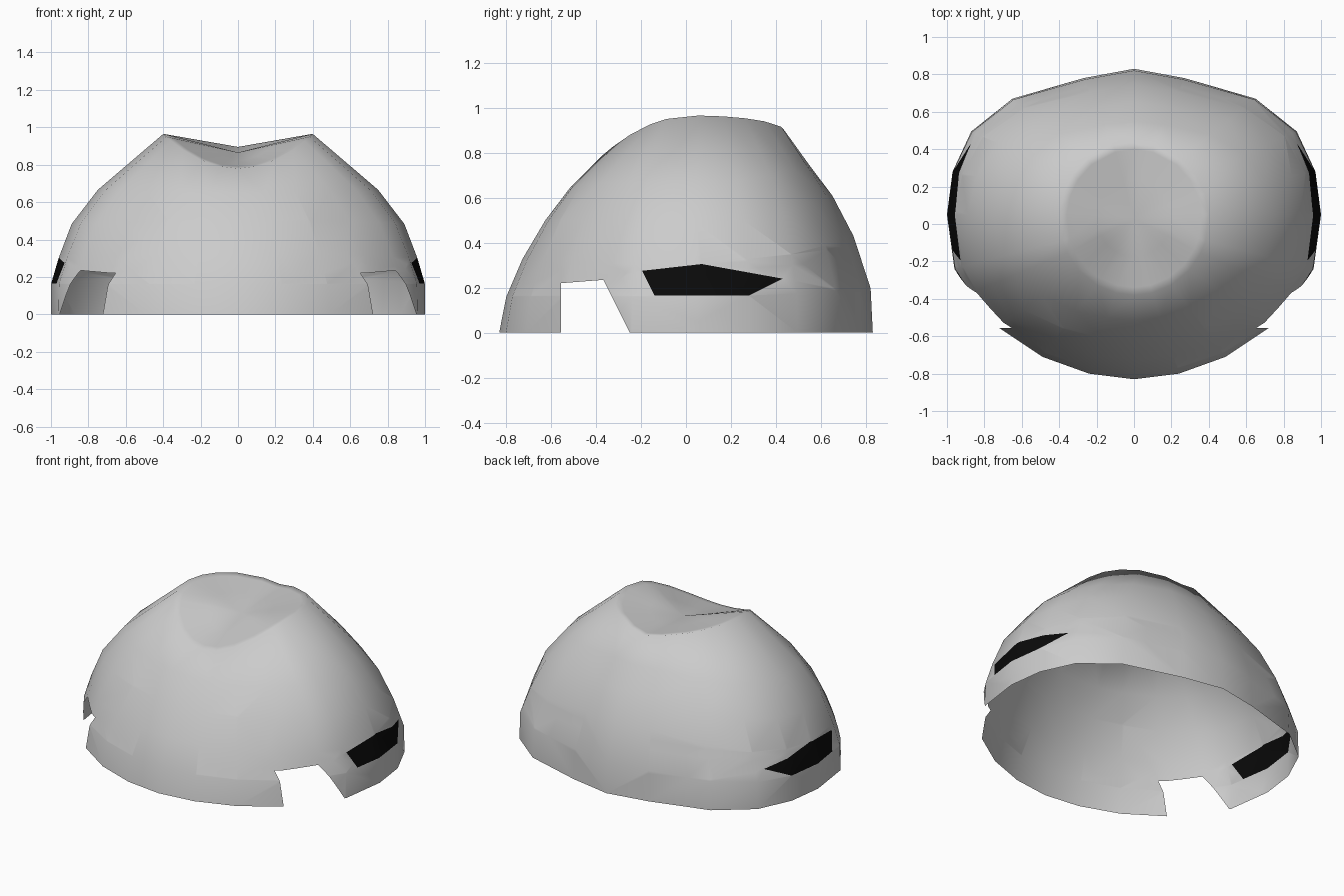
import bpy
import bmesh
from math import atan2, cos, sin
from mathutils import Vector

if "Cube" in bpy.data.objects:
    bpy.data.objects.remove(bpy.data.objects["Cube"], do_unlink=True)


def make_material(name, value):
    mat = bpy.data.materials.new(name)
    mat.use_nodes = True
    color = (value, value, value, 1)
    mat.diffuse_color = color
    bsdf = mat.node_tree.nodes["Principled BSDF"]
    bsdf.inputs["Base Color"].default_value = color
    bsdf.inputs["Roughness"].default_value = 0.6
    return mat


# Base outline, back to front, one half
HALF = [(0, .83), (.27, .78), (.65, .67), (.87, .495), (.97, .28), (1, .05),
        (.96, -.24), (.88, -.37), (.73, -.55), (.49, -.71), (.24, -.8), (0, -.83)]
OUTLINE = HALF + [(-x, y) for x, y in HALF[-2:0:-1]]

# Wall profiles: (share of the way out from rim to base, share of rim height)
SIDE = [(1, 0), (1, .166), (.933, .31), (.817, .5), (.583, .69), (0, 1)]
FRONT = [(1, 0), (.93, .205), (.77, .42), (.545, .64), (.295, .83), (0, 1)]
BACK = [(1, 0), (.975, .22), (.78, .48), (.54, .68), (.28, .83), (0, 1)]

# Side cut shapes in the (y, z) plane, convex
NOTCH = [(-.555, -.1), (-.555, .22), (-.365, .235), (-.25, 0), (-.2, -.1)]
SLIT = [(-.195, .275), (.07, .305), (.43, .24), (.28, .165), (-.14, .165)]


def rim_point(x, y):
    a = atan2(y / .83, x)
    c, s = cos(a), sin(a)
    z = .965 - .185 * s * s if s < 0 else .895 + .07 * abs(c)
    return Vector((.4 * c, .03 + .41 * s, z)), s


def wall_point(x, y, level):
    rim, s = rim_point(x, y)
    end = BACK if s > 0 else FRONT
    out, up = Vector(SIDE[level]).lerp(Vector(end[level]), s * s)
    return (rim.x + (x - rim.x) * out, rim.y + (y - rim.y) * out, rim.z * up)


def cut_region(bm, shape, side):
    """Cut a convex shape through one side wall and return the faces inside it."""
    inside = [f for f in bm.faces if f.calc_center_median().x * side > .3]
    for i, (y0, z0) in enumerate(shape):
        y1, z1 = shape[(i + 1) % len(shape)]
        co, normal = Vector((0, y0, z0)), Vector((0, z0 - z1, y1 - y0))
        geom = set(inside)
        for f in inside:
            geom.update(f.edges)
            geom.update(f.verts)
        cut = bmesh.ops.bisect_plane(bm, geom=list(geom), dist=1e-5,
                                     plane_co=co, plane_no=normal)
        faces = {g for g in cut["geom"] if isinstance(g, bmesh.types.BMFace)}
        inside = [f for f in faces
                  if (f.calc_center_median() - co).dot(normal) < 0]
    return inside


# Dome wall rings, then the saddle-shaped crown inside the rim
bm = bmesh.new()
rings = [[bm.verts.new(wall_point(x, y, k)) for x, y in OUTLINE]
         for k in range(len(SIDE))]
crown_center = Vector((0, .03, .865))
for r in (.9, .5):
    rings.append([bm.verts.new(crown_center.lerp(rim_point(x, y)[0], r))
                  for x, y in OUTLINE])
count = len(OUTLINE)
for low, high in zip(rings, rings[1:]):
    for i in range(count):
        j = (i + 1) % count
        bm.faces.new((low[i], low[j], high[j], high[i]))
tip = bm.verts.new(crown_center)
for i in range(count):
    bm.faces.new((rings[-1][i], rings[-1][(i + 1) % count], tip))
bmesh.ops.triangulate(bm, faces=bm.faces[:])
bmesh.ops.recalc_face_normals(bm, faces=bm.faces[:])
if tip.normal.z < 0 or sum(f.normal.z for f in bm.faces) < 0:
    bmesh.ops.reverse_faces(bm, faces=bm.faces[:])

# Dark slits and open notches on both sides
for side in (1, -1):
    for f in cut_region(bm, SLIT, side):
        f.material_index = 1
    bmesh.ops.delete(bm, geom=cut_region(bm, NOTCH, side), context="FACES")
for f in bm.faces:
    f.smooth = True

mesh = bpy.data.meshes.new("dome_shell")
bm.to_mesh(mesh)
bm.free()
mesh.materials.append(make_material("light_grey", .6))
mesh.materials.append(make_material("black", .003))
dome = bpy.data.objects.new("dome_shell", mesh)
bpy.context.collection.objects.link(dome)
